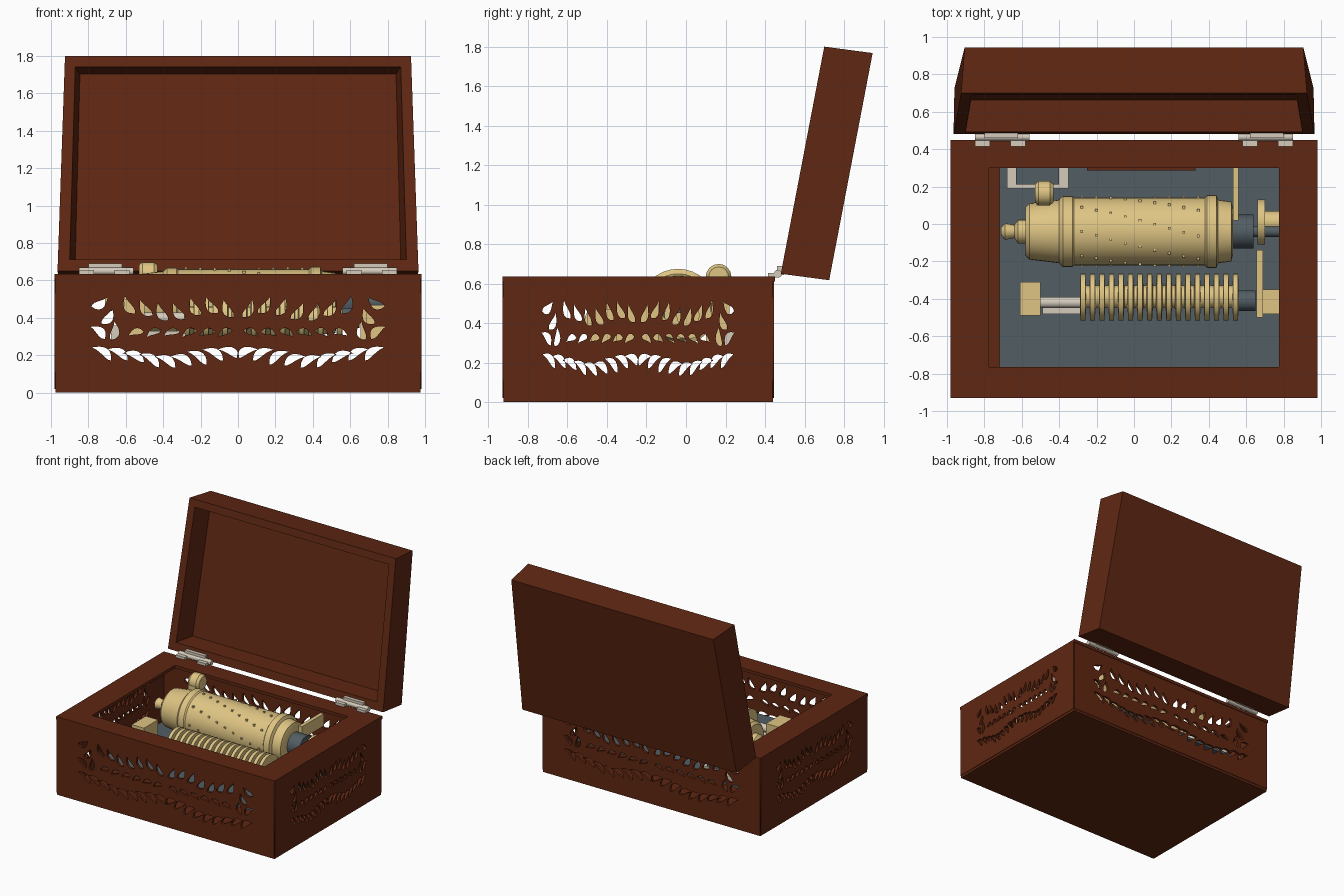
import bpy, bmesh, math
from mathutils import Matrix, Vector

old = bpy.data.objects.get("Cube")
if old:
    bpy.data.objects.remove(old)


def material(name, rgb):
    m = bpy.data.materials.new(name)
    m.use_nodes = True
    m.diffuse_color = (*rgb, 1)
    m.node_tree.nodes["Principled BSDF"].inputs["Base Color"].default_value = (*rgb, 1)
    return m


wood = material("brown wood", (0.115, 0.02, 0.006))
brass = material("pale brass", (0.74, 0.56, 0.23))
steel = material("slate steel", (0.085, 0.11, 0.125))
silver = material("hinge silver", (0.66, 0.6, 0.5))


def finish(name, bm, mat):
    bmesh.ops.recalc_face_normals(bm, faces=bm.faces)
    me = bpy.data.meshes.new(name)
    bm.to_mesh(me)
    bm.free()
    me.materials.append(mat)
    ob = bpy.data.objects.new(name, me)
    bpy.context.collection.objects.link(ob)
    return ob


def add_box(bm, x, y, z):
    size = [b - a for a, b in (x, y, z)]
    mid = [(a + b) / 2 for a, b in (x, y, z)]
    bmesh.ops.create_cube(bm, size=1, matrix=Matrix.Translation(mid) @ Matrix.Diagonal((*size, 1)))


def box(name, mat, x, y, z):
    bm = bmesh.new()
    add_box(bm, x, y, z)
    return finish(name, bm, mat)


def loft(bm, rings):
    """Skin closed rings of points and cap both ends."""
    loops = [[bm.verts.new(p) for p in ring] for ring in rings]
    n = len(loops[0])
    for a, b in zip(loops, loops[1:]):
        for i in range(n):
            j = (i + 1) % n
            bm.faces.new((a[i], a[j], b[j], b[i]))
    bm.faces.new(loops[0])
    bm.faces.new(loops[-1])


def turned(name, mat, profile, y, z, sides=32):
    """Turned part along x from (x, radius) pairs."""
    bm = bmesh.new()
    angles = [math.tau * i / sides for i in range(sides)]
    loft(bm, [[(x, y + r * math.cos(a), z + r * math.sin(a)) for a in angles] for x, r in profile])
    ob = finish(name, bm, mat)
    for o in bpy.context.selected_objects:
        o.select_set(False)
    ob.select_set(True)
    bpy.context.view_layer.objects.active = ob
    bpy.ops.object.shade_smooth_by_angle(angle=math.radians(35))
    return ob


# Pierced scrollwork: curved leaf openings in a flat panel
def leaf(cx, cy, length, width, degrees, bend, sx, side):
    a = math.radians(degrees)
    upper, lower = [], []
    steps = 8
    for i in range(steps + 1):
        t = i / steps
        s = math.sin(math.pi * t ** 0.7)
        for row, sign in ((upper, 1), (lower, -1)):
            u = (t - 0.5) * length
            v = bend * (1 - (2 * t - 1) ** 2) + sign * s * width / 2
            x = cx + u * math.cos(a) - v * math.sin(a)
            row.append((side * sx * x, cy + u * math.sin(a) + v * math.cos(a)))
    return upper + lower[-2:0:-1]


def scrollwork(sx):
    shapes = []
    for side in (-1, 1):
        for i in range(9):
            z = 0.185 + 0.022 * math.cos(i * 0.8)
            shapes.append(leaf(0.05 + 0.085 * i, z, 0.125, 0.042, 22 + 6 * (i % 3), 0.02, sx, side))
        for i in range(6):
            shapes.append(leaf(0.07 + 0.095 * i, 0.315, 0.085, 0.034, -25 + 10 * (i % 2), 0.012, sx, side))
        for i in range(7):
            z = 0.45 + 0.02 * math.sin(i * 1.3)
            shapes.append(leaf(0.05 + 0.088 * i, z, 0.105, 0.045, 60 - 8 * (i % 2), -0.015, sx, side))
        for x, z, tilt in ((0.67, 0.33, 100), (0.75, 0.32, 40), (0.7, 0.41, 125), (0.74, 0.485, 150)):
            shapes.append(leaf(x, z, 0.1, 0.045, tilt, 0.015, sx, side))
    return shapes


def pierced_panel(name, width, sx, location, turn):
    cu = bpy.data.curves.new(name + "_outline", "CURVE")
    cu.dimensions = "2D"
    cu.fill_mode = "BOTH"
    cu.extrude = 0.01
    h = width / 2
    frame = [(-h, 0.02), (h, 0.02), (h, 0.62), (-h, 0.62)]
    for pts in [frame] + scrollwork(sx):
        sp = cu.splines.new("POLY")
        sp.points.add(len(pts) - 1)
        for p, (x, y) in zip(sp.points, pts):
            p.co = (x, y, 0, 1)
        sp.use_cyclic_u = True
    tmp = bpy.data.objects.new(name + "_outline", cu)
    bpy.context.collection.objects.link(tmp)
    bpy.context.view_layer.update()
    me = bpy.data.meshes.new_from_object(tmp.evaluated_get(bpy.context.evaluated_depsgraph_get()))
    bpy.data.objects.remove(tmp)
    me.materials.clear()
    me.materials.append(wood)
    ob = bpy.data.objects.new(name, me)
    bpy.context.collection.objects.link(ob)
    ob.matrix_world = (Matrix.Translation(location) @ Matrix.Rotation(turn, 4, "Z")
                       @ Matrix.Rotation(math.pi / 2, 4, "X"))


# Box: four pierced walls, base and overhanging rim
pierced_panel("front_wall", 1.95, 1, (0, -0.92, 0), 0)
pierced_panel("back_wall", 1.95, 1, (0, 0.435, 0), 0)
for label, x in (("left", 0.97), ("right", -0.97)):
    pierced_panel(label + "_wall", 1.36, 0.62, (x, -0.243, 0), math.pi / 2)
box("box_base", wood, (-0.975, 0.975), (-0.925, 0.44), (0, 0.025))
bm = bmesh.new()
for x in ((-0.98, -0.775), (0.775, 0.98)):
    add_box(bm, x, (-0.93, 0.45), (0.61, 0.635))
for y in ((-0.93, -0.765), (0.3, 0.45)):
    add_box(bm, (-0.775, 0.775), y, (0.61, 0.635))
finish("box_rim", bm, wood)


# Open lid: tapered, leaning back, with a recessed inside
def lid_ring(bottom_half, top_half, low, high, depth):
    def place(x, h):
        return Vector((x, 0.48, 0.65)) + h * Vector((0, 0.22, 1.15)) + depth * Vector((0, 0.98, -0.13))
    return [place(-bottom_half, low), place(bottom_half, low), place(top_half, high), place(-top_half, high)]


bm = bmesh.new()
loft(bm, [lid_ring(0.96, 0.905, 0, 1, 0.25), lid_ring(0.965, 0.925, 0, 1, 0),
          lid_ring(0.9, 0.87, 0.055, 0.95, 0), lid_ring(0.87, 0.845, 0.07, 0.935, 0.17)])
finish("lid", bm, wood)

# Hinges
for label, s in (("left", 1), ("right", -1)):
    bm = bmesh.new()
    for a, b in ((0.58, 0.66), (0.77, 0.85)):
        add_box(bm, sorted((s * a, s * b)), (0.415, 0.465), (0.632, 0.655))
    add_box(bm, sorted((s * 0.62, s * 0.8)), (0.46, 0.495), (0.645, 0.69))
    finish(label + "_hinge_plates", bm, silver)
    turned(label + "_hinge_pin", silver, [(s * 0.56, 0.02), (s * 0.85, 0.02)], 0.465, 0.65, 12)

# Movement bed plate
box("bed_plate", steel, (-0.72, 0.775), (-0.8, 0.32), (0.265, 0.285))

# Main drum with end cap, collars, nose and shaft
AY, AZ = -0.04, 0.48
turned("drum", brass, [(-0.58, 0.13), (-0.56, 0.15), (-0.4, 0.17), (-0.38, 0.19), (-0.33, 0.19),
                       (-0.32, 0.182), (0.38, 0.182), (0.39, 0.195), (0.44, 0.195), (0.45, 0.17),
                       (0.52, 0.16), (0.53, 0.12)], AY, AZ)
turned("drum_nose", brass, [(-0.71, 0.02), (-0.69, 0.045), (-0.64, 0.035), (-0.62, 0.065), (-0.57, 0.065)],
       AY, AZ, 16)
turned("drum_shaft", steel, [(0.52, 0.09), (0.64, 0.09), (0.64, 0.03), (0.8, 0.03)], AY, AZ, 16)
turned("drum_end_wheel", brass, [(0.66, 0.12), (0.7, 0.12)], 0.01, 0.44, 20)
turned("drum_end_knob", brass, [(0.7, 0.06), (0.79, 0.06)], 0.01, 0.44, 12)

# Small pins on the drum
bm = bmesh.new()
for i in range(9):
    for k in range(8):
        a = math.tau * k / 8 + i * 0.9
        c = (-0.28 + i * 0.078, AY + 0.184 * math.cos(a), AZ + 0.184 * math.sin(a))
        bmesh.ops.create_cube(bm, size=0.014, matrix=Matrix.Translation(c))
finish("drum_pins", bm, brass)

# Levers behind the drum
box("left_lever_bar", brass, (0.53, 0.56), (0.02, 0.3), (0.5, 0.6))
turned("stop_arm", brass, [(-0.53, 0.05), (-0.51, 0.065), (-0.45, 0.065), (-0.43, 0.05)], 0.165, 0.635, 16)
box("stop_arm_post", brass, (-0.52, -0.45), (0.1, 0.22), (0.28, 0.62))

# Finned comb roller in front of the drum
CY, CZ = -0.39, 0.4
fins = []
for i in range(17):
    x = -0.29 + i * 0.051
    fins += [(x, 0.06), (x + 0.004, 0.125), (x + 0.03, 0.125), (x + 0.034, 0.06)]
turned("comb_roller", brass, fins, CY, CZ, 20)
turned("roller_shaft", silver, [(-0.51, 0.03), (-0.29, 0.03)], CY - 0.03, CZ, 12)
turned("roller_coupling", steel, [(0.55, 0.055), (0.65, 0.055)], CY - 0.02, CZ, 14)
box("right_bearing_block", brass, (-0.61, -0.5), (-0.49, -0.31), (0.285, 0.5))
box("left_bearing_plate", brass, (0.655, 0.69), (-0.5, -0.14), (0.285, 0.5))
box("left_bearing_block", brass, (0.69, 0.79), (-0.48, -0.35), (0.285, 0.47))
box("right_bearing_foot", silver, (-0.49, -0.28), (-0.48, -0.43), (0.285, 0.33))

# Rear bracket and spacer
box("rear_bracket", silver, (-0.68, -0.35), (0.19, 0.31), (0.285, 0.36))
box("rear_bracket_top", steel, (-0.63, -0.4), (0.21, 0.3), (0.36, 0.4))
box("rear_spacer", wood, (-0.25, 0.33), (0.285, 0.31), (0.285, 0.31))
